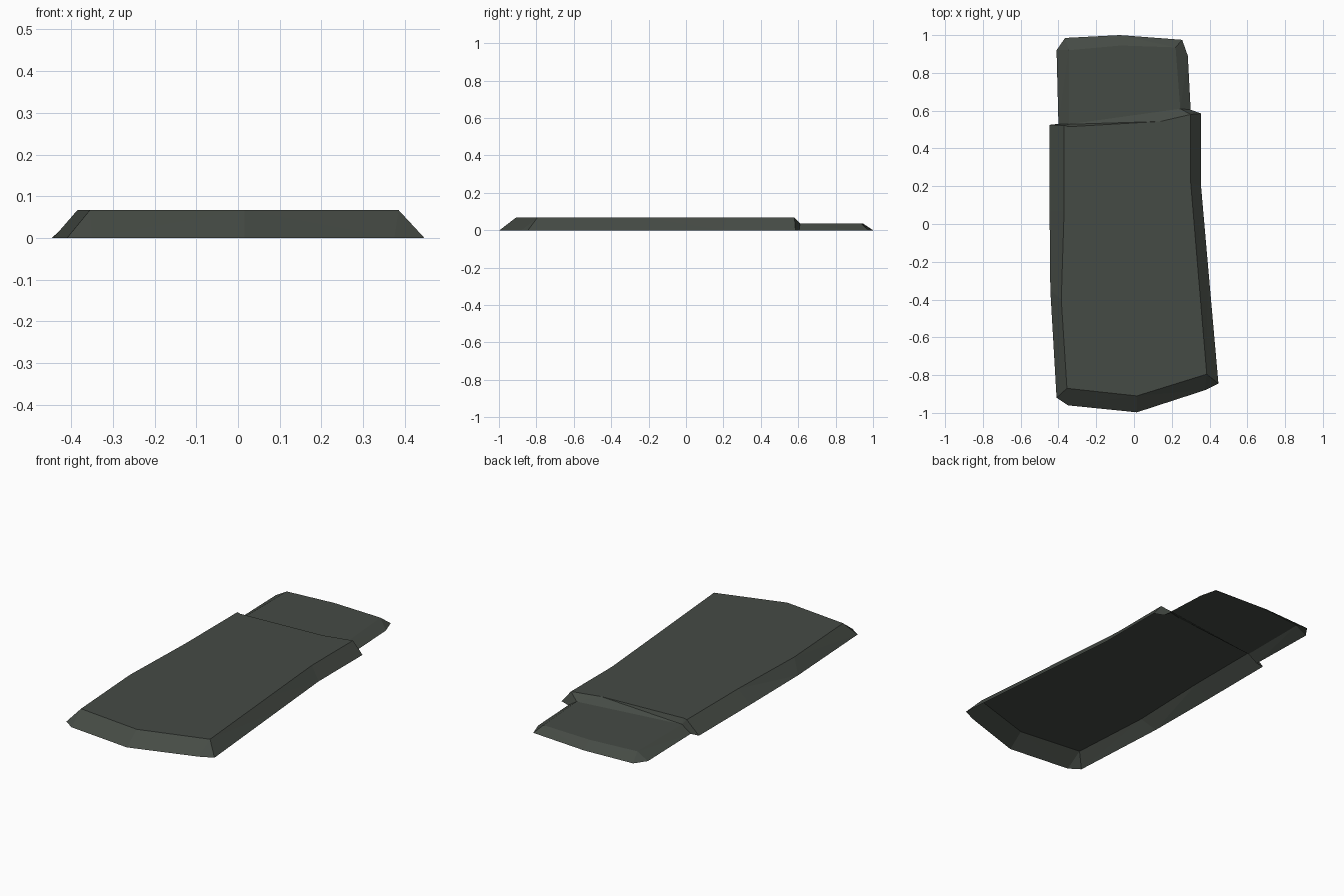
import bpy, bmesh

if "Cube" in bpy.data.objects:
    bpy.data.objects.remove(bpy.data.objects["Cube"])

stone = bpy.data.materials.new("dark grey green")
stone.diffuse_color = (0.060, 0.070, 0.059, 1)
stone.use_nodes = True
stone.node_tree.nodes["Principled BSDF"].inputs["Base Color"].default_value = stone.diffuse_color


def chamfered_shell(name, rim, top, height, open_edges=0):
    """Shell, open below: a rim outline lofted up to a smaller flat top.
    The first open_edges sides get no wall."""
    bm = bmesh.new()
    low = [bm.verts.new((p[0], p[1], p[2] if len(p) > 2 else 0)) for p in rim]
    high = [bm.verts.new((x, y, height)) for x, y in top]
    n = len(low)
    bm.faces.new(high)
    for i in range(open_edges, n):
        j = (i + 1) % n
        bm.faces.new((low[i], low[j], high[j], high[i]))
    bmesh.ops.remove_doubles(bm, verts=bm.verts, dist=0.0005)
    bmesh.ops.triangulate(bm, faces=bm.faces[:])
    mesh = bpy.data.meshes.new(name)
    bm.to_mesh(mesh)
    bm.free()
    mesh.materials.append(stone)
    ob = bpy.data.objects.new(name, mesh)
    bpy.context.collection.objects.link(ob)
    return ob


# Long main slab, counter-clockwise from the rear left corner;
# its rear wall slopes down to the top of the rear slab
chamfered_shell(
    "main_slab",
    [(-.447, .525), (-.447, .07), (-.443, -.35), (-.41, -.92), (-.35, -.96),
     (.015, -.997), (.375, -.88), (.447, -.845), (.39, -.2), (.355, .2),
     (.355, .585), (.30, .605), (.245, .61, .037), (-.345, .528, .037),
     (-.40, .53)],
    [(-.37, .522), (-.37, .07), (-.385, -.4), (-.355, -.87), (-.355, -.87),
     (.015, -.91), (.385, -.795), (.385, -.795), (.335, -.2), (.30, .22),
     (.30, .58), (.30, .58), (.14, .543), (-.345, .515), (-.37, .522)],
    0.067)

# Lower, narrower slab at the rear, joined to the step without a wall
chamfered_shell(
    "rear_slab",
    [(-.40, .53), (.30, .605), (.285, .89), (.255, .975), (-.075, 1.0),
     (-.365, .985), (-.41, .92)],
    [(-.345, .528), (.245, .61), (.22, .935), (.22, .935), (-.07, .945),
     (-.345, .92), (-.345, .92)],
    0.037, open_edges=1)
